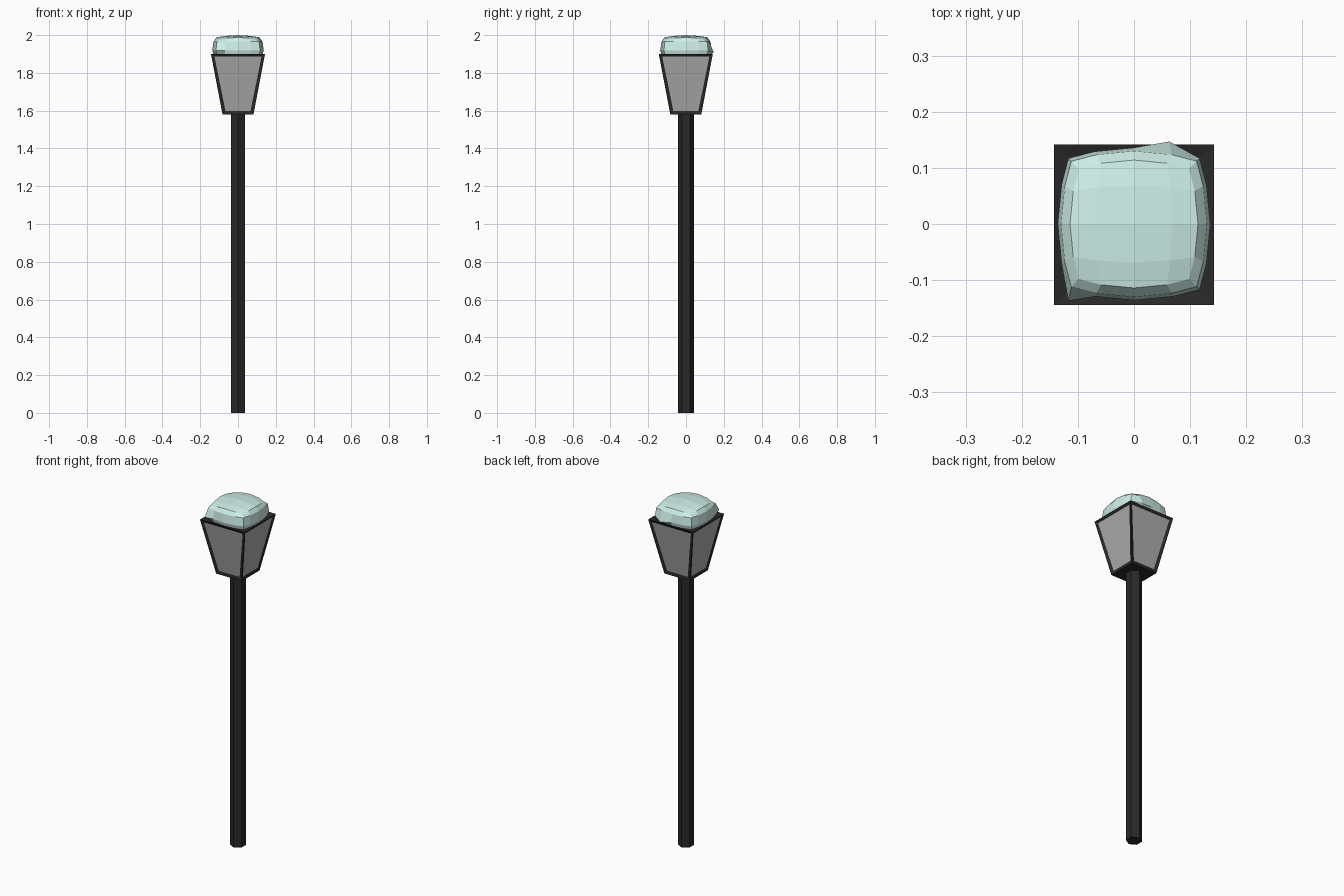
import bpy, bmesh, math

if "Cube" in bpy.data.objects:
    bpy.data.objects.remove(bpy.data.objects["Cube"])


def material(name, rgb):
    m = bpy.data.materials.new(name)
    m.diffuse_color = (*rgb, 1)
    m.use_nodes = True
    m.node_tree.nodes["Principled BSDF"].inputs["Base Color"].default_value = m.diffuse_color
    return m


def finish(bm, name, *mats):
    bmesh.ops.recalc_face_normals(bm, faces=bm.faces)
    me = bpy.data.meshes.new(name)
    bm.to_mesh(me)
    bm.free()
    for m in mats:
        me.materials.append(m)
    ob = bpy.data.objects.new(name, me)
    bpy.context.collection.objects.link(ob)
    return ob


iron = material("iron", (0.022, 0.022, 0.023))
glass = material("glass", (0.42, 0.42, 0.42))
snow = material("snow", (0.62, 0.86, 0.81))

# Hexagonal pole, corners facing front and back
bm = bmesh.new()
bmesh.ops.create_cone(bm, cap_ends=True, segments=6, radius1=0.042, radius2=0.042, depth=1.58)
for v in bm.verts:
    v.co.z += 0.79
pole = finish(bm, "pole", iron)
if abs(max(v.co.x for v in pole.data.vertices) - 0.042) < 1e-4:
    pole.rotation_euler.z = math.radians(30)

# Tapered lantern box with recessed panes and a recessed top
bm = bmesh.new()
bmesh.ops.create_cube(bm, size=2)
for v in bm.verts:
    half, z = (0.143, 1.90) if v.co.z > 0 else (0.082, 1.58)
    v.co = (v.co.x * half, v.co.y * half - 0.001, z)
bm.normal_update()
sides = [f for f in bm.faces if abs(f.normal.z) < 0.6]
top = [f for f in bm.faces if f.normal.z > 0.6]
bmesh.ops.inset_individual(bm, faces=sides, thickness=0.024, depth=-0.006)
bmesh.ops.inset_individual(bm, faces=top, thickness=0.03, depth=-0.006)
for f in sides:
    f.material_index = 1
finish(bm, "lantern", iron, glass)

# Snow cap: a 4 x 4 domed grid continued by widening rings
bm = bmesh.new()
ticks = [-1, -0.6, 0, 0.6, 1]


def snow_point(i, j, reach, z, drop):
    x, y = ticks[i], ticks[j]
    rx = reach * x * (1 - 0.14 * y * y)
    ry = reach * y * (1 - 0.14 * x * x)
    return bm.verts.new((rx, ry, z - drop * (x * x + y * y)))


grid = [[snow_point(i, j, 0.114, 2.0, 0.012) for j in range(5)] for i in range(5)]
for i in range(4):
    for j in range(4):
        bm.faces.new((grid[i][j], grid[i + 1][j], grid[i + 1][j + 1], grid[i][j + 1]))
loop = ([(i, 0) for i in range(4)] + [(4, j) for j in range(4)]
        + [(i, 4) for i in range(4, 0, -1)] + [(0, j) for j in range(4, 0, -1)])
upper = [grid[i][j] for i, j in loop]
for reach, z in ((0.13, 1.965), (0.136, 1.918), (0.13, 1.897)):
    ring = [snow_point(i, j, reach, z, 0.0) for i, j in loop]
    for k in range(16):
        n = (k + 1) % 16
        bm.faces.new((upper[k], ring[k], ring[n], upper[n]))
    if z == 1.918:
        # Two lumps hanging out over the rim
        ring[loop.index((0, 0))].co.y = -0.137
        ring[loop.index((3, 4))].co.xy = (0.063, 0.147)
        ring[loop.index((3, 4))].co.z = 1.908
    upper = ring
bm.faces.new(upper)
finish(bm, "snow_cap", snow)
